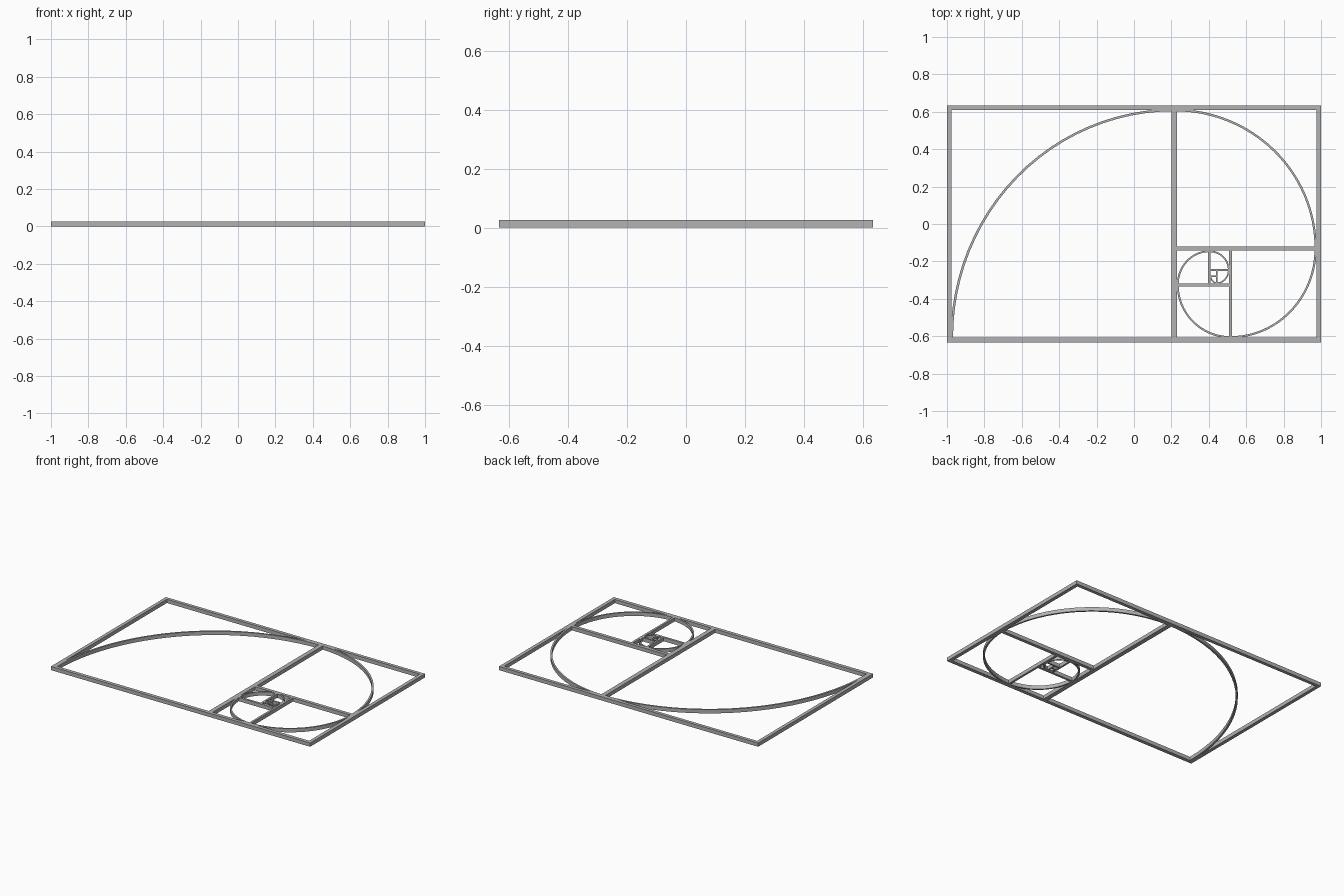
import bpy, bmesh, math
from mathutils import Vector

HEIGHT = 0.026
cube = bpy.data.objects.get("Cube")
if cube:
    bpy.data.objects.remove(cube, do_unlink=True)

grey = bpy.data.materials.new("plain grey")
grey.use_nodes = True
colour = (0.45, 0.45, 0.45, 1)
grey.diffuse_color = colour
grey.node_tree.nodes["Principled BSDF"].inputs["Base Color"].default_value = colour


def finish(bm, name):
    bmesh.ops.recalc_face_normals(bm, faces=bm.faces)
    mesh = bpy.data.meshes.new(name)
    bm.to_mesh(mesh)
    bm.free()
    mesh.materials.append(grey)
    obj = bpy.data.objects.new(name, mesh)
    bpy.context.collection.objects.link(obj)
    return obj


def bar(name, x0, x1, y0, y1):
    bm = bmesh.new()
    bmesh.ops.create_cube(bm, size=1)
    for v in bm.verts:
        v.co = ((x0 + x1) / 2 + v.co.x * (x1 - x0),
                (y0 + y1) / 2 + v.co.y * (y1 - y0),
                (v.co.z + 0.5) * HEIGHT)
    finish(bm, name)


# Outer frame
bar("frame_back", -1, 1, 0.61, 0.633)
bar("frame_front", -1, 1, -0.633, -0.608)
bar("frame_right", -1, -0.976, -0.608, 0.61)
bar("frame_left", 0.975, 1, -0.608, 0.61)

# Dividers, each splitting the remaining rectangle
bar("divider_1", 0.2, 0.231, -0.608, 0.61)
bar("divider_2", 0.231, 0.975, -0.142, -0.119)
bar("divider_3", 0.508, 0.523, -0.608, -0.142)
bar("divider_4", 0.231, 0.508, -0.333, -0.318)
bar("divider_5", 0.396, 0.409, -0.318, -0.142)
bar("divider_6", 0.409, 0.508, -0.25, -0.24)
bar("divider_7", 0.438, 0.447, -0.318, -0.25)
bar("divider_8", 0.409, 0.438, -0.283, -0.275)

# Spiral centre line: a quarter ellipse between each pair of touch points
touch = [(-0.974, -0.608), (0.215, 0.609), (0.971, -0.13), (0.516, -0.605),
         (0.234, -0.325), (0.403, -0.146), (0.506, -0.245), (0.443, -0.316),
         (0.411, -0.279)]
STEPS = 24
path = []
for i, (a, b) in enumerate(zip(touch, touch[1:])):
    centre = Vector((b[0], a[1])) if i % 2 == 0 else Vector((a[0], b[1]))
    start, end = Vector(a) - centre, Vector(b) - centre
    for k in range(STEPS):
        t = k / STEPS * math.pi / 2
        path.append(centre + start * math.cos(t) + end * math.sin(t))
path.append(Vector(touch[-1]))

# Spiral ribbon with a rectangular section, tapering inwards
bm = bmesh.new()
rings = []
for i, p in enumerate(path):
    tangent = (path[min(i + 1, len(path) - 1)] - path[max(i - 1, 0)]).normalized()
    side = Vector((-tangent.y, tangent.x)) * (0.0065 - 0.003 * i / len(path))
    corners = [(p + side, 0), (p - side, 0), (p - side, HEIGHT), (p + side, HEIGHT)]
    rings.append([bm.verts.new((q.x, q.y, z)) for q, z in corners])
for r, s in zip(rings, rings[1:]):
    for j in range(4):
        k = (j + 1) % 4
        bm.faces.new((r[j], r[k], s[k], s[j]))
bm.faces.new(rings[0])
bm.faces.new(rings[-1])
spiral = finish(bm, "spiral")
bpy.context.view_layer.objects.active = spiral
spiral.select_set(True)
bpy.ops.object.shade_smooth_by_angle(angle=math.radians(30))
